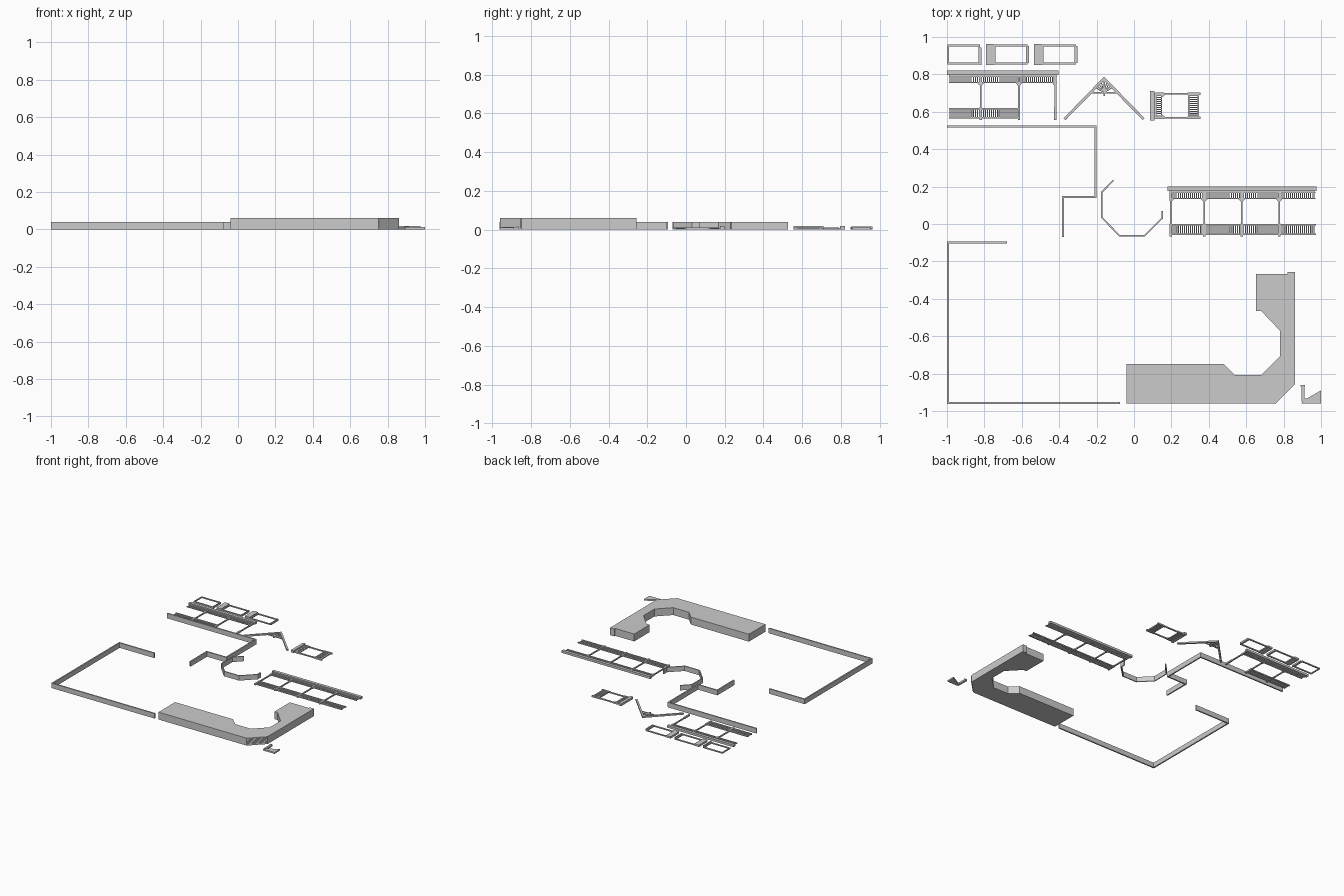
import bpy, bmesh, math
from mathutils import Vector

if "Cube" in bpy.data.objects:
    bpy.data.objects.remove(bpy.data.objects["Cube"])

grey = bpy.data.materials.new("plain grey")
grey.diffuse_color = (0.6, 0.6, 0.6, 1)
grey.use_nodes = True
grey.node_tree.nodes["Principled BSDF"].inputs["Base Color"].default_value = grey.diffuse_color


def prism(bm, pts, z0, z1):
    """Extrude a flat outline from z0 to z1."""
    low = [bm.verts.new((x, y, z0)) for x, y in pts]
    high = [bm.verts.new((x, y, z1)) for x, y in pts]
    bm.faces.new(low[::-1])
    bm.faces.new(high)
    n = len(pts)
    for i in range(n):
        j = (i + 1) % n
        bm.faces.new((low[i], low[j], high[j], high[i]))


def box(bm, x0, x1, y0, y1, z0, z1):
    prism(bm, [(x0, y0), (x1, y0), (x1, y1), (x0, y1)], z0, z1)


def bar(bm, a, b, w, z0, z1):
    """Straight bar of width w between two plan points."""
    a, b = Vector(a), Vector(b)
    d = (b - a).normalized() * w / 2
    s = Vector((-d.y, d.x))
    prism(bm, [a - s, b - s, b + s, a + s], z0, z1)


def ribbon(bm, pts, w, z1):
    """Wall with mitred corners along an open path."""
    p = [Vector(q) for q in pts]
    left, right = [], []
    for i, q in enumerate(p):
        d0 = (q - p[i - 1]).normalized() if i else (p[1] - q).normalized()
        d1 = (p[i + 1] - q).normalized() if i < len(p) - 1 else d0
        n0, n1 = Vector((-d0.y, d0.x)), Vector((-d1.y, d1.x))
        m = (n0 + n1) / (1 + n0.dot(n1)) * w / 2
        left.append(q + m)
        right.append(q - m)
    prism(bm, right + left[::-1], 0, z1)


def finish(name, bm):
    bmesh.ops.recalc_face_normals(bm, faces=bm.faces[:])
    me = bpy.data.meshes.new(name)
    bm.to_mesh(me)
    bm.free()
    me.materials.append(grey)
    ob = bpy.data.objects.new(name, me)
    bpy.context.collection.objects.link(ob)
    return ob


# Foundation walls
walls = {
    "front_wall": [(-0.68, -0.098), (-0.994, -0.098), (-0.994, -0.957), (-0.075, -0.957)],
    "back_wall": [(-1, 0.522), (-0.207, 0.522), (-0.207, 0.144), (-0.38, 0.144), (-0.38, -0.07)],
    "bay_wall": [(-0.11, 0.233), (-0.172, 0.17), (-0.172, 0.034), (-0.076, -0.064),
                 (0.055, -0.064), (0.152, 0.032), (0.152, 0.07)],
}
for name, path in walls.items():
    bm = bmesh.new()
    ribbon(bm, path, 0.011 if name != "bay_wall" else 0.008, 0.04)
    finish(name, bm)

# Porch deck
bm = bmesh.new()
prism(bm, [(-0.04, -0.96), (0.75, -0.96), (0.86, -0.85), (0.86, -0.256), (0.822, -0.256),
           (0.822, -0.268), (0.652, -0.268), (0.652, -0.465), (0.68, -0.465), (0.78, -0.57),
           (0.78, -0.708), (0.68, -0.808), (0.54, -0.808), (0.48, -0.748), (-0.04, -0.748)], 0, 0.06)
finish("porch_deck", bm)

# Step boards on the angled deck corner
bm = bmesh.new()
for i in range(6):
    z = 0.012 + i * 0.0075
    bar(bm, (0.753, -0.959), (0.859, -0.853), 0.006, z, z + 0.004)
finish("corner_slats", bm)


def porch_side(name, x0, x1, y0, y1, posts, rail_end):
    """Porch elevation lying flat: beam, spindle frieze, posts, balustrade."""
    bm = bmesh.new()
    box(bm, x0, x1, y1 - 0.024, y1, 0, 0.018)                    # beam
    box(bm, x0 + 0.01, x1 - 0.01, y1 - 0.03, y1 - 0.024, 0, 0.008)
    a, b = min(x0 + 0.012, posts[0]), x1 - 0.006
    fy0, fy1 = y1 - 0.066, y1 - 0.03
    ry0, ry1 = y0 + 0.007, y0 + 0.066
    for y in (fy0, fy1 - 0.005):                                  # frieze rails
        box(bm, a, b, y, y + 0.006, 0.002, 0.009)
    for y in (ry0, ry1 - 0.009):                                  # balustrade rails
        box(bm, a, rail_end, y, y + 0.008, 0.002, 0.011)
    for k in range(int((b - a) / 0.0105)):                        # spindles
        x = a + 0.005 + k * 0.0105
        box(bm, x - 0.0026, x + 0.0026, fy0 + 0.003, fy1, 0.003, 0.008)
        if x < rail_end:
            box(bm, x - 0.0028, x + 0.0028, ry0 + 0.004, ry1 - 0.004, 0.003, 0.008)
    for x in posts:                                               # turned posts
        box(bm, x - 0.0045, x + 0.0045, y0 + 0.07, fy1, 0.001, 0.01)
        box(bm, x - 0.0065, x + 0.0065, y0, y0 + 0.07, 0, 0.012)
        box(bm, x - 0.0065, x + 0.0065, fy0 - 0.01, fy1, 0, 0.012)
        for s in (-1, 1):                                         # brackets
            if x0 < x + s * 0.02 < x1:
                prism(bm, [(x, fy0 - 0.02), (x + s * 0.018, fy0), (x, fy0)], 0.003, 0.008)
    return finish(name, bm)


porch_side("left_porch_side", -1, -0.405, 0.556, 0.82, [-0.82, -0.615, -0.42], -0.61)
porch_side("right_porch_side", 0.18, 0.976, -0.066, 0.2, [0.196, 0.376, 0.576, 0.776], 0.972)

# Short porch end, turned on its side
end = porch_side("porch_end", -0.078, 0.078, 0, 0.27, [-0.064, 0.064], 0.064)
for v in end.data.vertices:
    x, y, z = v.co
    v.co = (0.355 - y, 0.632 + x, z)

# Gable trim
bm = bmesh.new()
apex = Vector((-0.16, 0.788))
for s in (-1, 1):
    prism(bm, [apex, (-0.16 + s * 0.217, 0.565), (-0.16 + s * 0.206, 0.556), (-0.16, 0.766)], 0, 0.012)
box(bm, -0.23, -0.09, 0.699, 0.706, 0.001, 0.008)
box(bm, -0.164, -0.156, 0.684, 0.77, 0, 0.01)
for deg in (-60, -45, -30, -15, 15, 30, 45, 60):                  # sunburst
    t = math.radians(deg)
    r = 0.052 if abs(deg) > 40 else 0.06
    d = Vector((math.sin(t), math.cos(t)))
    bar(bm, Vector((-0.16, 0.703)) + d * 0.006, Vector((-0.16, 0.703)) + d * r, 0.005, 0.002, 0.007)
finish("gable_trim", bm)

# Window frames with sills, two with solid heads
for name, x0, x1, head in (("plain_window", -0.998, -0.815, 0), ("middle_window", -0.79, -0.562, 0.042),
                           ("end_window", -0.535, -0.303, 0.042)):
    bm = bmesh.new()
    a, b = x0 + head, x1 - 0.008
    if head:
        box(bm, x0, a, 0.851, 0.962, 0, 0.015)
    for y in (0.854, 0.95):
        box(bm, a, b, y, y + 0.009, 0, 0.009)
    box(bm, a, a + 0.008, 0.854, 0.959, 0, 0.009)
    box(bm, b - 0.008, b, 0.854, 0.959, 0, 0.009)
    box(bm, b, x1, 0.86 if head else 0.85, 0.953 if head else 0.945, 0, 0.014)
    finish(name, bm)

# Stair stringer and newel post
bm = bmesh.new()
prism(bm, [(0.895, -0.96), (1, -0.96), (1, -0.89), (0.925, -0.932), (0.912, -0.932)], 0, 0.012)
box(bm, 0.896, 0.912, -0.95, -0.87, 0, 0.014)
box(bm, 0.891, 0.915, -0.87, -0.862, 0, 0.016)
finish("stair_side", bm)
